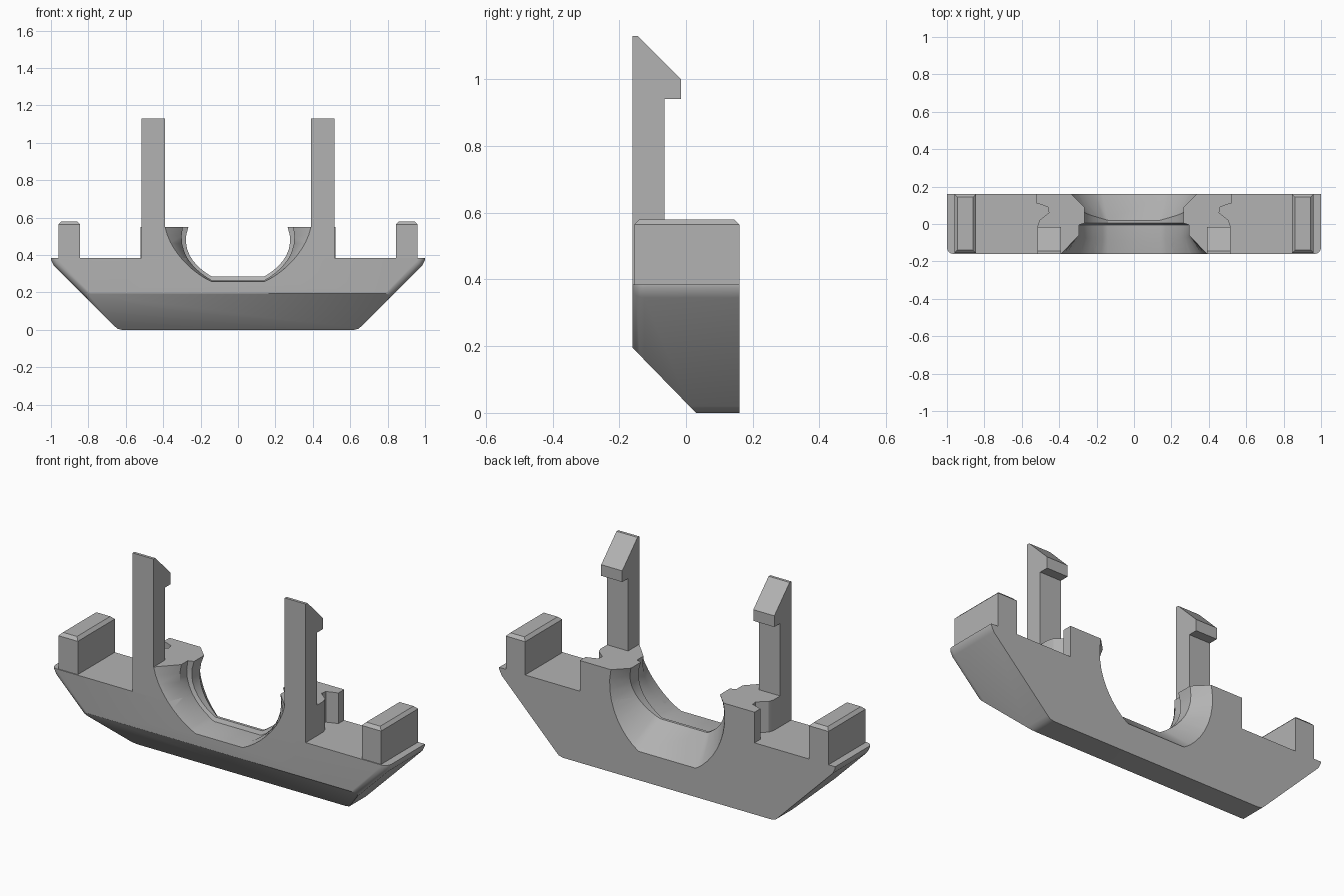
import bpy, bmesh
from mathutils import Vector
from mathutils.geometry import interpolate_bezier

if "Cube" in bpy.data.objects:
    bpy.data.objects.remove(bpy.data.objects["Cube"], do_unlink=True)

FRONT, BACK = -0.16, 0.16
SHELF, COLLAR_TOP = 0.385, 0.55

grey = bpy.data.materials.new("plain grey")
grey.use_nodes = True
grey.diffuse_color = (0.45, 0.45, 0.45, 1)
grey.node_tree.nodes["Principled BSDF"].inputs["Base Color"].default_value = grey.diffuse_color


def finish(bm, name):
    bmesh.ops.recalc_face_normals(bm, faces=bm.faces)
    mesh = bpy.data.meshes.new(name)
    bm.to_mesh(mesh)
    bm.free()
    mesh.materials.append(grey)
    obj = bpy.data.objects.new(name, mesh)
    bpy.context.collection.objects.link(obj)
    return obj


def prism(points, direction):
    """Extrude a flat outline along a direction."""
    bm = bmesh.new()
    face = bm.faces.new([bm.verts.new(p) for p in points])
    top = bmesh.ops.extrude_face_region(bm, geom=[face])["geom"]
    bmesh.ops.translate(bm, vec=direction,
                        verts=[v for v in top if isinstance(v, bmesh.types.BMVert)])
    bmesh.ops.recalc_face_normals(bm, faces=bm.faces)
    return bm


def make_active(obj):
    bpy.ops.object.select_all(action="DESELECT")
    obj.select_set(True)
    bpy.context.view_layer.objects.active = obj


def smooth(obj):
    make_active(obj)
    bpy.ops.object.shade_smooth_by_angle(angle=0.55)


# Body: boat-shaped outline with rounded corners
half = [(1, SHELF), (1, 0.375), (0.985, 0.345), (0.66, 0.02), (0.645, 0.006), (0.62, 0)]
outline = half + [(-x, z) for x, z in reversed(half)]
bm = prism([(x, FRONT, z) for x, z in outline], (0, BACK - FRONT, 0))

# Sloping cut along the lower front edge
bmesh.ops.bisect_plane(bm, geom=bm.verts[:] + bm.edges[:] + bm.faces[:],
                       plane_co=(0, FRONT, 0.195), plane_no=(0, -0.195, -0.19),
                       clear_outer=True)
bmesh.ops.holes_fill(bm, edges=[e for e in bm.edges if e.is_boundary])

# Rounded front ends
ends = []
for e in bm.edges:
    mid = (e.verts[0].co + e.verts[1].co) / 2
    if mid.y < FRONT + 0.001 and abs(mid.x) > 0.83 and mid.z < SHELF - 0.001:
        ends.append(e)
bmesh.ops.bevel(bm, geom=ends, offset=0.035, segments=4, profile=0.5, affect="EDGES")
body = finish(bm, "body")


# Saddle opening: lofted from front flare, band, narrow lip and back flare
def section(top, upper, lower, bottom, y_top, y_bottom):
    curve = interpolate_bezier(*[Vector((x, 0, z)) for x, z in (top, upper, lower, bottom)], 10)
    side = [Vector((top[0], y_top, 0.8))]
    for i, p in enumerate(curve):
        side.append(Vector((p.x, y_top + (y_bottom - y_top) * i / 9, p.z)))
    return side + [Vector((-p.x, p.y, p.z)) for p in reversed(side)]


flare = ((0.39, COLLAR_TOP), (0.365, 0.42), (0.24, 0.3), (0.14, 0.258))
band = ((0.295, COLLAR_TOP), (0.33, 0.4), (0.22, 0.31), (0.14, 0.265))
lip = ((0.265, COLLAR_TOP), (0.315, 0.42), (0.22, 0.33), (0.14, 0.285))
bowl = ((0.335, COLLAR_TOP), (0.37, 0.38), (0.28, 0.22), (0.17, 0.155))
rings = [section(*flare, -0.3, -0.3), section(*flare, FRONT, FRONT),
         section(*band, -0.06, -0.09), section(*band, -0.005, -0.005),
         section(*lip, 0.005, 0.005), section(*lip, 0.09, 0.02),
         section(*bowl, BACK, BACK), section(*bowl, 0.3, 0.3)]
bm = bmesh.new()
loops = [[bm.verts.new(p) for p in ring] for ring in rings]
for a, b in zip(loops, loops[1:]):
    for i in range(len(a)):
        j = (i + 1) % len(a)
        bm.faces.new((a[i], a[j], b[j], b[i]))
bm.faces.new(loops[0])
bm.faces.new(loops[-1])
bmesh.ops.triangulate(bm, faces=bm.faces)
cutter = finish(bm, "saddle_cutter")
cutter.hide_render = True


def cut(obj):
    make_active(obj)
    mod = obj.modifiers.new("saddle", "BOOLEAN")
    mod.operation = "DIFFERENCE"
    mod.solver = "EXACT"
    mod.object = cutter
    bpy.ops.object.modifier_apply(modifier=mod.name)
    smooth(obj)


cut(body)

# Collar outline seen from above, with a notch in its outer side
collar = [(0.2, FRONT), (0.515, FRONT), (0.515, -0.01), (0.505, 0.02), (0.455, 0.06),
          (0.46, 0.09), (0.5, 0.105), (0.52, 0.11), (0.52, BACK), (0.2, BACK)]
# Clip post with a hooked, sloping tip
hook = [(FRONT, 0.36), (-0.065, 0.36), (-0.065, 0.94), (-0.015, 0.94),
        (-0.015, 1), (-0.145, 1.13), (FRONT, 1.13)]

for side, name in ((1, "left"), (-1, "right")):
    bm = prism([(side * x, y, 0.3) for x, y in collar], (0, 0, COLLAR_TOP - 0.3))
    cut(finish(bm, name + "_collar"))

    bm = prism([(side * 0.39, y, z) for y, z in hook], (side * 0.125, 0, 0))
    finish(bm, name + "_clip_post")

    # End tab with chamfered top
    tab = [(0.845, -0.155), (0.96, -0.155), (0.96, BACK), (0.845, BACK)]
    bm = prism([(side * x, y, 0.36) for x, y in tab], (0, 0, 0.22))
    rim = [e for e in bm.edges if min(v.co.z for v in e.verts) > 0.5]
    bmesh.ops.bevel(bm, geom=rim, offset=0.016, segments=1, affect="EDGES")
    finish(bm, name + "_end_tab")

bpy.data.objects.remove(cutter, do_unlink=True)
